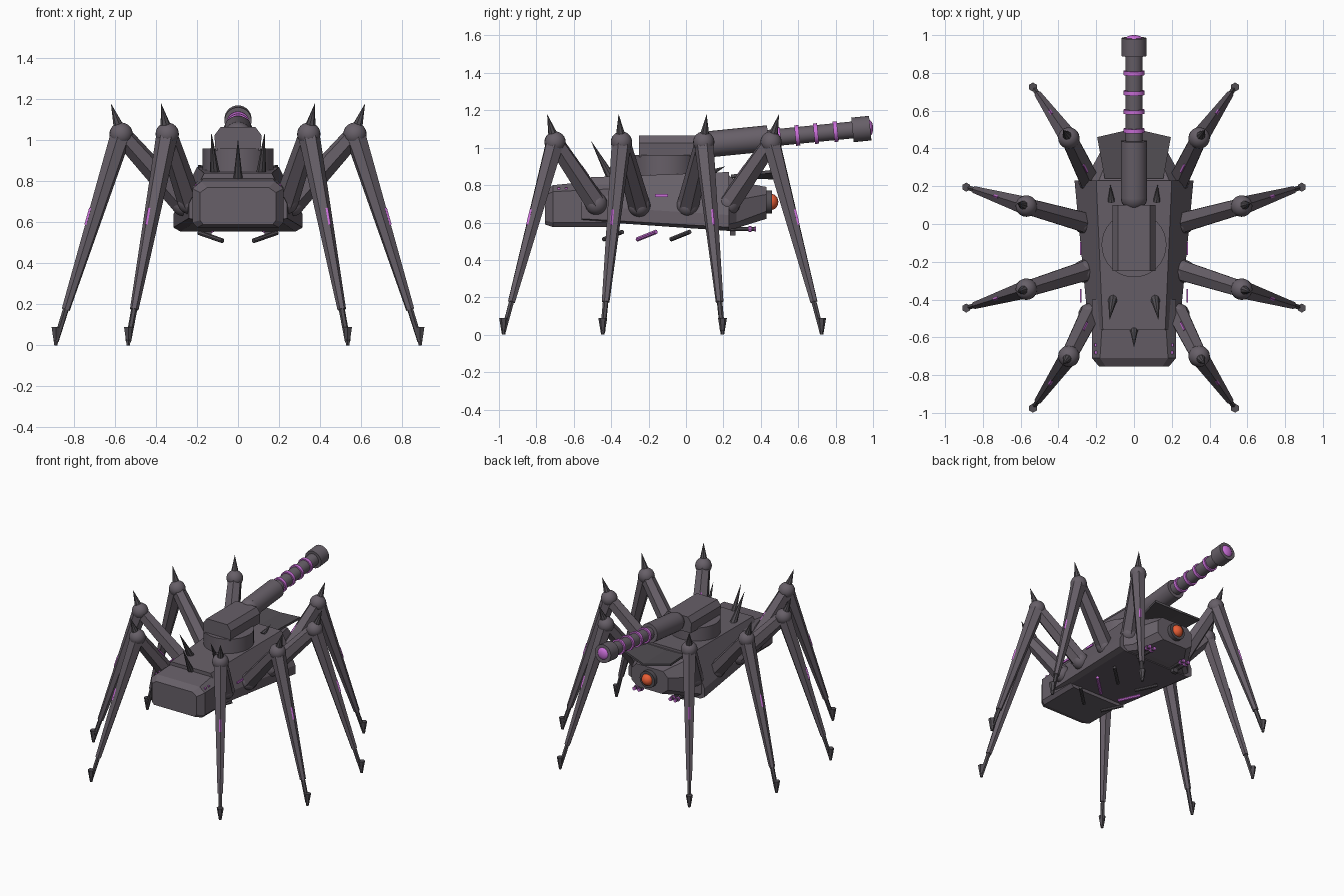
import bpy, bmesh, math
from mathutils import Vector, Matrix

if "Cube" in bpy.data.objects:
    bpy.data.objects.remove(bpy.data.objects["Cube"])


def material(name, rgb):
    m = bpy.data.materials.new(name)
    m.diffuse_color = (*rgb, 1)
    m.use_nodes = True
    m.node_tree.nodes["Principled BSDF"].inputs["Base Color"].default_value = m.diffuse_color
    return m


GREY = material("purple_grey", (0.135, 0.115, 0.138))
DARK = material("dark_grey", (0.085, 0.077, 0.088))
PURPLE = material("glow_purple", (0.60, 0.16, 0.70))
RED = material("eye_red", (0.80, 0.11, 0.035))


def finish(bm, name, mat, smooth=False):
    bmesh.ops.recalc_face_normals(bm, faces=bm.faces)
    me = bpy.data.meshes.new(name)
    bm.to_mesh(me)
    bm.free()
    me.materials.append(mat)
    ob = bpy.data.objects.new(name, me)
    bpy.context.collection.objects.link(ob)
    if smooth:
        bpy.ops.object.select_all(action='DESELECT')
        ob.select_set(True)
        bpy.context.view_layer.objects.active = ob
        bpy.ops.object.shade_smooth_by_angle(angle=math.radians(35))
    return ob


def rod(name, p, q, r1, r2, mat, sides=6, smooth=False):
    """Tapered cylinder from p to q."""
    p, q = Vector(p), Vector(q)
    d = q - p
    bm = bmesh.new()
    m = Matrix.Translation((p + q) / 2) @ d.to_track_quat('Z', 'Y').to_matrix().to_4x4()
    bmesh.ops.create_cone(bm, cap_ends=True, segments=sides, radius1=r1,
                          radius2=r2, depth=d.length, matrix=m)
    return finish(bm, name, mat, smooth)


def ball(name, c, r, mat, sy=1.0):
    bm = bmesh.new()
    bmesh.ops.create_uvsphere(bm, u_segments=20, v_segments=12, radius=r,
                              matrix=Matrix.Translation(c) @ Matrix.Diagonal((1, sy, 1, 1)))
    return finish(bm, name, mat, True)


def box(name, c, size, mat):
    bm = bmesh.new()
    bmesh.ops.create_cube(bm, size=1, matrix=Matrix.Translation(c) @ Matrix.Diagonal((*size, 1)))
    return finish(bm, name, mat)


def loft(name, sections, mat):
    """Sections are (y, half profile of (x, z) from bottom to top), mirrored in x."""
    bm = bmesh.new()
    rings = []
    for y, half in sections:
        pts = list(half) + [(-x, z) for x, z in reversed(half)]
        rings.append([bm.verts.new((x, y, z)) for x, z in pts])
    n = len(rings[0])
    for a, b in zip(rings, rings[1:]):
        for i in range(n):
            bm.faces.new((a[i], a[(i + 1) % n], b[(i + 1) % n], b[i]))
    bm.faces.new(rings[0])
    bm.faces.new(rings[-1])
    return finish(bm, name, mat)


# Main hull, head and rear compartment
loft("hull", [
    (-0.56, [(0.20, 0.61), (0.24, 0.62), (0.24, 0.69), (0.165, 0.84)]),
    (0.23, [(0.28, 0.555), (0.315, 0.575), (0.315, 0.64), (0.20, 0.87)])], GREY)
loft("head", [
    (0.22, [(0.26, 0.56), (0.30, 0.59), (0.30, 0.66), (0.19, 0.86)]),
    (0.27, [(0.20, 0.57), (0.24, 0.60), (0.24, 0.72), (0.17, 0.82)]),
    (0.43, [(0.10, 0.62), (0.15, 0.66), (0.15, 0.75), (0.11, 0.79)])], GREY)
loft("rear_compartment", [
    (-0.755, [(0.17, 0.59), (0.185, 0.61), (0.185, 0.745), (0.15, 0.77)]),
    (-0.71, [(0.20, 0.575), (0.222, 0.60), (0.222, 0.765), (0.18, 0.80)]),
    (-0.40, [(0.20, 0.575), (0.222, 0.60), (0.222, 0.78), (0.16, 0.83)])], GREY)

# Turret ring and turret housing
rod("turret_ring", (0, -0.11, 0.84), (0, -0.11, 0.96), 0.172, 0.172, GREY, 32, True)
loft("turret_housing", [
    (-0.25, [(0.11, 0.95), (0.115, 1.025), (0.085, 1.065)]),
    (0.10, [(0.11, 0.95), (0.115, 1.025), (0.085, 1.065)])], GREY)


# Cannon, slightly raised
def bore(y):
    return (0, y, 1.02 + (y - 0.14) * 0.1)


ball("cannon_breech", bore(0.14), 0.07, GREY)
rod("cannon_sleeve", bore(0.14), bore(0.44), 0.07, 0.07, GREY, 28, True)
rod("cannon_barrel", bore(0.40), bore(0.95), 0.045, 0.045, GREY, 28, True)
for y in (0.495, 0.595, 0.695, 0.80):
    rod("cannon_ring", bore(y - 0.011), bore(y + 0.011), 0.055, 0.055, PURPLE, 28, True)
rod("muzzle", bore(0.89), bore(0.985), 0.066, 0.066, GREY, 28, True)
ball("muzzle_glow", bore(0.978), 0.045, PURPLE, 0.5)

# Eye
rod("eye_socket", (0, 0.41, 0.71), (0, 0.46, 0.71), 0.062, 0.062, DARK, 24, True)
ball("eye", (0, 0.455, 0.71), 0.043, RED, 0.9)

# Spine at the back centre
rod("back_spine", (0, -0.55, 0.80), (0, -0.655, 1.01), 0.024, 0, DARK, 8)

for s in (1, -1):
    # Brow plates over the eye
    bm = bmesh.new()
    plate = [(0, 0.24, 0.835), (0.155, 0.24, 0.84), (0.195, 0.46, 0.865), (0, 0.505, 0.83)]
    f = bm.faces.new([bm.verts.new((x * s, y, z)) for x, y, z in plate])
    up = bmesh.ops.extrude_face_region(bm, geom=[f])["geom"]
    bmesh.ops.translate(bm, vec=(0, 0, 0.016),
                        verts=[v for v in up if isinstance(v, bmesh.types.BMVert)])
    finish(bm, "brow_plate", DARK)

    # Back spines
    rod("back_spine", (s * 0.112, -0.395, 0.83), (s * 0.13, -0.51, 1.04), 0.026, 0, DARK, 8)
    rod("front_spine", (s * 0.12, 0.12, 0.86), (s * 0.125, 0.21, 0.90), 0.02, 0, DARK, 8)

    # Twin small guns below the head
    box("chin_mount", (s * 0.15, 0.25, 0.565), (0.04, 0.03, 0.07), DARK)
    for dx in (-0.02, 0.02):
        x = s * 0.15 + dx
        rod("chin_gun", (x, 0.23, 0.565), (x, 0.37, 0.565), 0.011, 0.011, DARK, 8)
        rod("chin_gun_ring", (x, 0.335, 0.565), (x, 0.35, 0.565), 0.017, 0.017, PURPLE, 8)
        rod("chin_gun_tip", (x, 0.365, 0.565), (x, 0.375, 0.565), 0.013, 0.013, PURPLE, 8)

    # Belly bars
    for y, mat in ((-0.44, DARK), (-0.26, PURPLE), (-0.08, DARK)):
        rod("belly_bar", (s * 0.075, y, 0.51), (s * 0.19, y + 0.10, 0.55), 0.012, 0.012, mat, 8, True)

    # Glowing strips along the flanks
    for y in (-0.38, -0.13):
        box("flank_light", (s * 0.283, y, 0.745), (0.008, 0.07, 0.016), PURPLE)
    for y in (-0.68, -0.64):
        box("rear_light", (s * 0.203, y, 0.782), (0.012, 0.015, 0.012), PURPLE)

    # Legs: hip, knee and toe positions
    for hip, knee, toe in (
            ((0.235, 0.23, 0.70), (0.345, 0.455, 1.03), (0.535, 0.725, 0)),
            ((0.265, 0.01, 0.69), (0.57, 0.095, 1.03), (0.888, 0.195, 0)),
            ((0.265, -0.25, 0.69), (0.57, -0.345, 1.03), (0.888, -0.445, 0)),
            ((0.235, -0.48, 0.70), (0.345, -0.70, 1.03), (0.535, -0.975, 0))):
        hip, knee, toe = (Vector((s * p[0], p[1], p[2])) for p in (hip, knee, toe))
        out = Vector((toe.x - knee.x, toe.y - knee.y, 0)).normalized()
        ball("hip_joint", hip, 0.06, GREY)
        rod("upper_leg", hip, knee, 0.06, 0.048, GREY)
        ball("knee_joint", knee, 0.057, GREY)
        rod("knee_spike", knee, knee + out * 0.052 + Vector((0, 0, 0.15)), 0.035, 0, DARK, 8)
        ankle = knee.lerp(toe, 0.83) + out * 0.006
        rod("lower_leg", knee, ankle, 0.053, 0.021, GREY)
        rod("ankle", ankle, toe + Vector((0, 0, 0.02)), 0.015, 0.014, DARK)
        rod("foot_claw", toe, toe + Vector((0, 0, 0.09)), 0.009, 0.024, DARK)
        # Glowing strips on the leg segments
        a, b = knee.lerp(toe, 0.35), knee.lerp(toe, 0.43)
        off = out * 0.039
        rod("lower_leg_light", a + off, b + off * 0.95, 0.008, 0.008, PURPLE, 4)
        if abs(knee.x) < 0.5:
            off = (-out * 0.0 + Vector((out.x * 0.6, out.y * 0.6, 0)) - Vector((0, 0, 0.4))) * 0.0
            up = (knee - hip).cross(Vector((-out.y, out.x, 0))).normalized()
            up = up if up.z > 0 else -up
            rod("upper_leg_light", hip.lerp(knee, 0.35) + up * 0.052,
                hip.lerp(knee, 0.52) + up * 0.050, 0.008, 0.008, PURPLE, 4)
